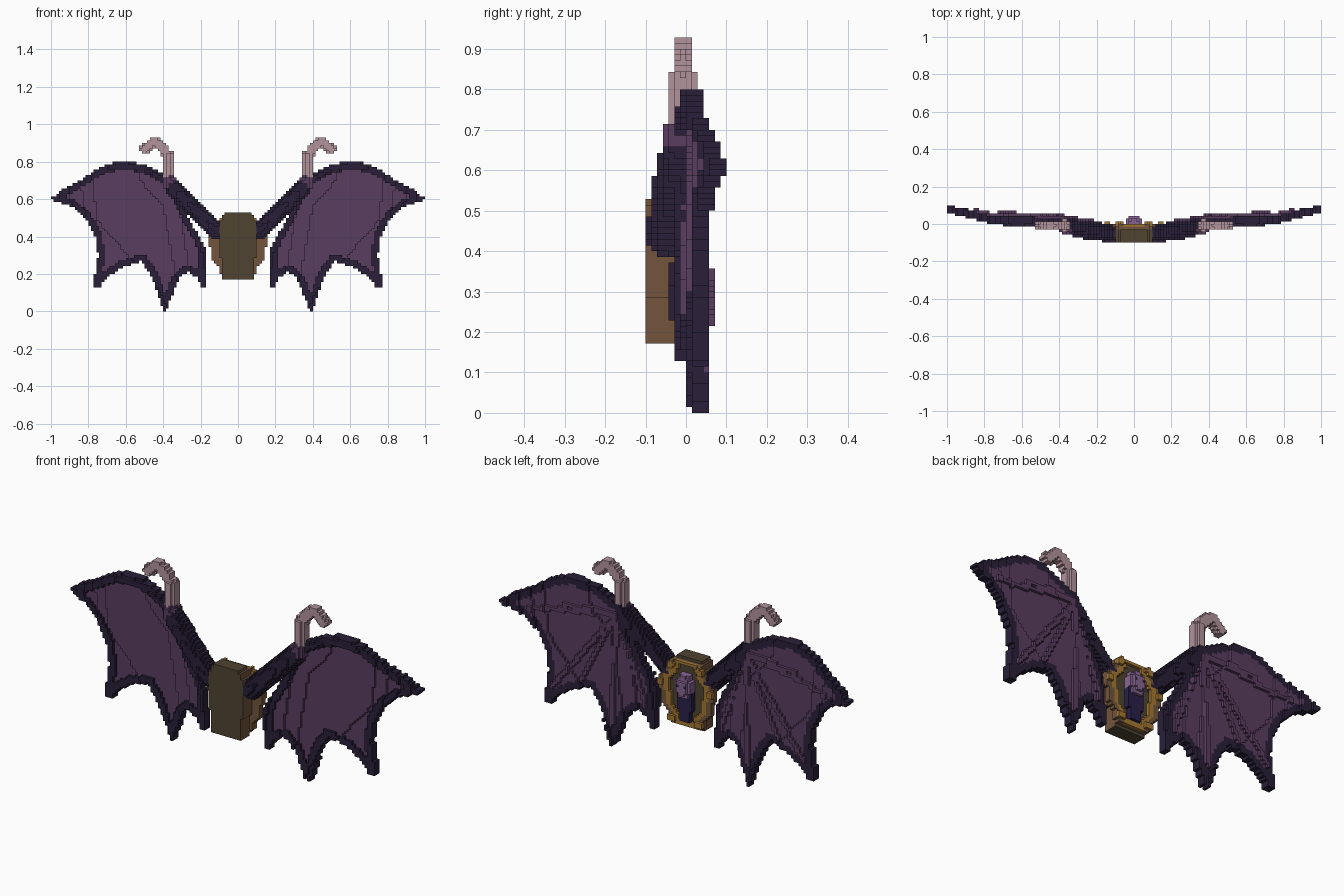
import bpy
import bmesh
from math import floor
from mathutils import Vector
from mathutils.geometry import intersect_point_line

S = 1 / 70  # edge of one block

cube = bpy.data.objects.get("Cube")
if cube:
    bpy.data.objects.remove(cube)


def material(name, rgb):
    lin = [((c / 255 + 0.055) / 1.055) ** 2.4 for c in rgb] + [1]
    m = bpy.data.materials.new(name)
    m.use_nodes = True
    m.diffuse_color = lin
    m.node_tree.nodes["Principled BSDF"].inputs["Base Color"].default_value = lin
    return m


DARK = material("dark_hide", (41, 31, 56))
PURPLE = material("purple_membrane", (90, 61, 96))
PINK = material("pale_claw", (178, 147, 156))
LID = material("olive_wood", (78, 67, 50))
BROWN = material("brown_wood", (114, 85, 60))
GOLD = material("gold_trim", (164, 120, 52))
LILAC = material("lilac_skin", (136, 100, 148))
NAVY = material("navy_cloth", (42, 32, 74))


def build(name, cells, mats, pick=None):
    """Turn a set of block cells into a mesh of its outer faces."""
    bm = bmesh.new()
    cache = {}

    def vert(p):
        if p not in cache:
            cache[p] = bm.verts.new([c * S for c in p])
        return cache[p]

    for cell in sorted(cells):
        for axis in range(3):
            for step in (0, 1):
                near = list(cell)
                near[axis] += 2 * step - 1
                if tuple(near) in cells:
                    continue
                u, v = (axis + 1) % 3, (axis + 2) % 3
                ring = []
                for a, b in ((0, 0), (1, 0), (1, 1), (0, 1)):
                    p = list(cell)
                    p[axis] += step
                    p[u] += a
                    p[v] += b
                    ring.append(vert(tuple(p)))
                face = bm.faces.new(ring if step else ring[::-1])
                if pick:
                    face.material_index = pick(cell, axis, step)
    mesh = bpy.data.meshes.new(name)
    bm.to_mesh(mesh)
    bm.free()
    for m in mats:
        mesh.materials.append(m)
    obj = bpy.data.objects.new(name, mesh)
    bpy.context.collection.objects.link(obj)


def pair(name, cells, mats):
    build("left_" + name, cells, mats)
    build("right_" + name, {(-i - 1, j, k) for i, j, k in cells}, mats)


def fill(test, lo, hi):
    """All cells in a box whose centre passes the test."""
    r = [range(floor(a / S), floor(b / S) + 1) for a, b in zip(lo, hi)]
    return {(i, j, k) for i in r[0] for j in r[1] for k in r[2]
            if test(Vector(((i + 0.5) * S, (j + 0.5) * S, (k + 0.5) * S)))}


def seg_dist(p, a, b):
    q, t = intersect_point_line(p, a, b)
    return (p - a.lerp(b, min(max(t, 0), 1))).length


def tube(points, radius):
    pts = [Vector(p) for p in points]
    lo = [min(p[n] for p in pts) - radius for n in range(3)]
    hi = [max(p[n] for p in pts) + radius for n in range(3)]
    return fill(lambda p: any(seg_dist(p, a, b) < radius for a, b in zip(pts, pts[1:])), lo, hi)


def ball(c, r):
    c = Vector(c)
    return fill(lambda p: sum(((p[n] - c[n]) / r[n]) ** 2 for n in range(3)) < 1,
                [c[n] - r[n] for n in range(3)], [c[n] + r[n] for n in range(3)])


def inside(x, z, poly):
    hit = False
    for (ax, az), (bx, bz) in zip(poly, poly[1:] + poly[:1]):
        if (az > z) != (bz > z) and x < ax + (z - az) * (bx - ax) / (bz - az):
            hit = not hit
    return hit


def along(t, profile):
    """Value at t on a line of (t, value) points, zero outside it."""
    for (ta, va), (tb, vb) in zip(profile, profile[1:]):
        if ta <= t <= tb:
            return va + (vb - va) * (t - ta) / (tb - ta)
    return 0


# Wing outline, from the wrist round the tip and the scalloped trailing edge
OUTLINE = [(.33, .71), (.425, .745), (.515, .79), (.634, .805), (.735, .77), (.826, .71),
           (.917, .663), (1.01, .6), (.885, .56), (.815, .497), (.767, .41), (.748, .305),
           (.765, .2), (.765, .13), (.735, .13), (.725, .155), (.676, .2), (.607, .24),
           (.516, .267), (.478, .214), (.447, .15), (.393, -.015), (.36, .064), (.318, .17),
           (.27, .214), (.222, .18), (.195, .13), (.172, .13), (.172, .33), (.206, .4),
           (.26, .49), (.33, .65)]
EDGES = [(Vector((*a, 0)), Vector((*b, 0))) for a, b in zip(OUTLINE, OUTLINE[1:] + OUTLINE[:1])]
SWEEP = [(.1, -.035), (.17, -.03), (.4, .01), (.75, .022), (1.01, .08)]
WRIST = Vector((.37, .68, 0))
TIPS = [Vector((x, z, 0)) for x, z in ((.66, .66), (.85, .6), (.74, .2), (.56, .3), (.39, .07), (.2, .2))]

border, membrane, ribs = set(), set(), set()
for i in range(70):
    for k in range(60):
        x, z = (i + 0.5) * S, (k + 0.5) * S
        if not inside(x, z, OUTLINE):
            continue
        p = Vector((x, z, 0))
        j = floor((along(x, SWEEP) + .03 * max(0, .7 - z)) / S)
        if min(seg_dist(p, a, b) for a, b in EDGES) < .036:
            border |= {(i, j + n, k) for n in (-1, 0, 1)}
        else:
            membrane |= {(i, j, k), (i, j + 1, k)}
            if min(seg_dist(p, WRIST, t) for t in TIPS) < .011:
                ribs.add((i, j + 2, k))
pair("wing_border", border, [DARK])
pair("wing_membrane", membrane, [PURPLE])
pair("wing_finger_bones", ribs, [PURPLE])

# Thicker bone along the leading edge of the wing
pair("leading_bone", tube([(.37, -.01, .69), (.425, -.005, .72), (.515, 0, .765), (.634, .003, .781),
                           (.735, .02, .747), (.826, .035, .688)], .021), [DARK])

# Arm, wrist and hooked thumb claw
pair("arm", tube([(.115, -.052, .43), (.23, -.04, .545), (.345, -.015, .66)], .046), [DARK])
pair("wrist", ball((.365, -.015, .685), (.042, .045, .042)), [PURPLE])
pair("claw_base", tube([(.373, -.007, .71), (.373, -.007, .83)], .031), [PINK])
pair("claw_hook", tube([(.38, -.007, .83), (.395, -.007, .865), (.43, -.007, .9), (.455, -.007, .908),
                        (.48, -.007, .88), (.5, -.007, .867)], .026), [PINK])

# Coffin: block body with brown sides and a dark lid, top and bottom
BODY = [(.17, .08), (.41, .107), (.47, .1), (.535, .066)]
RIM = [(.18, .085), (.24, .105), (.27, .135), (.36, .152), (.42, .15), (.45, .12), (.52, .075)]
body = fill(lambda p: abs(p.x) < along(p.z, BODY), (-.12, -.098, .18), (.12, -.03, .525))
build("coffin_body", body, [BROWN, LID], lambda c, axis, step: int(axis != 0))

# Flared brown sides, closed in front and open behind
flare = fill(lambda p: along(p.z, RIM) - (.026 if p.y > -.014 else 1) < abs(p.x) < along(p.z, RIM),
             (-.16, -.028, .18), (.16, -.005, .515))
build("coffin_flare", flare, [BROWN, LID],
      lambda c, axis, step: int(axis == 1 and step and c[1] == -2))

# Gold frame round the opening, with studs at the corners
frame = fill(lambda p: along(p.z, RIM) - .056 < abs(p.x) < along(p.z, RIM) - .026
             or (abs(p.x) < along(p.z, RIM) - .026 and not .21 < p.z < .495),
             (-.16, -.012, .18), (.16, -.005, .515))
build("gold_frame", frame - flare, [GOLD])
for z, w in ((.215, .08), (.39, .142), (.49, .08)):
    pair("frame_stud_" + str(round(z * 100)), ball((w, .0, z), (.02, .015, .02)), [GOLD])

# Small figure lying in the coffin, with dark eyes on its face
build("figure_body", fill(lambda p: abs(p.x) < .03 + .1 * (p.z - .22), (-.06, -.012, .225), (.06, .005, .36)), [NAVY])
build("figure_head", ball((0, 0, .395), (.046, .046, .064)), [LILAC, NAVY],
      lambda c, axis, step: int(axis == 1 and step and c[0] in (-2, 1) and c[2] == 28))
